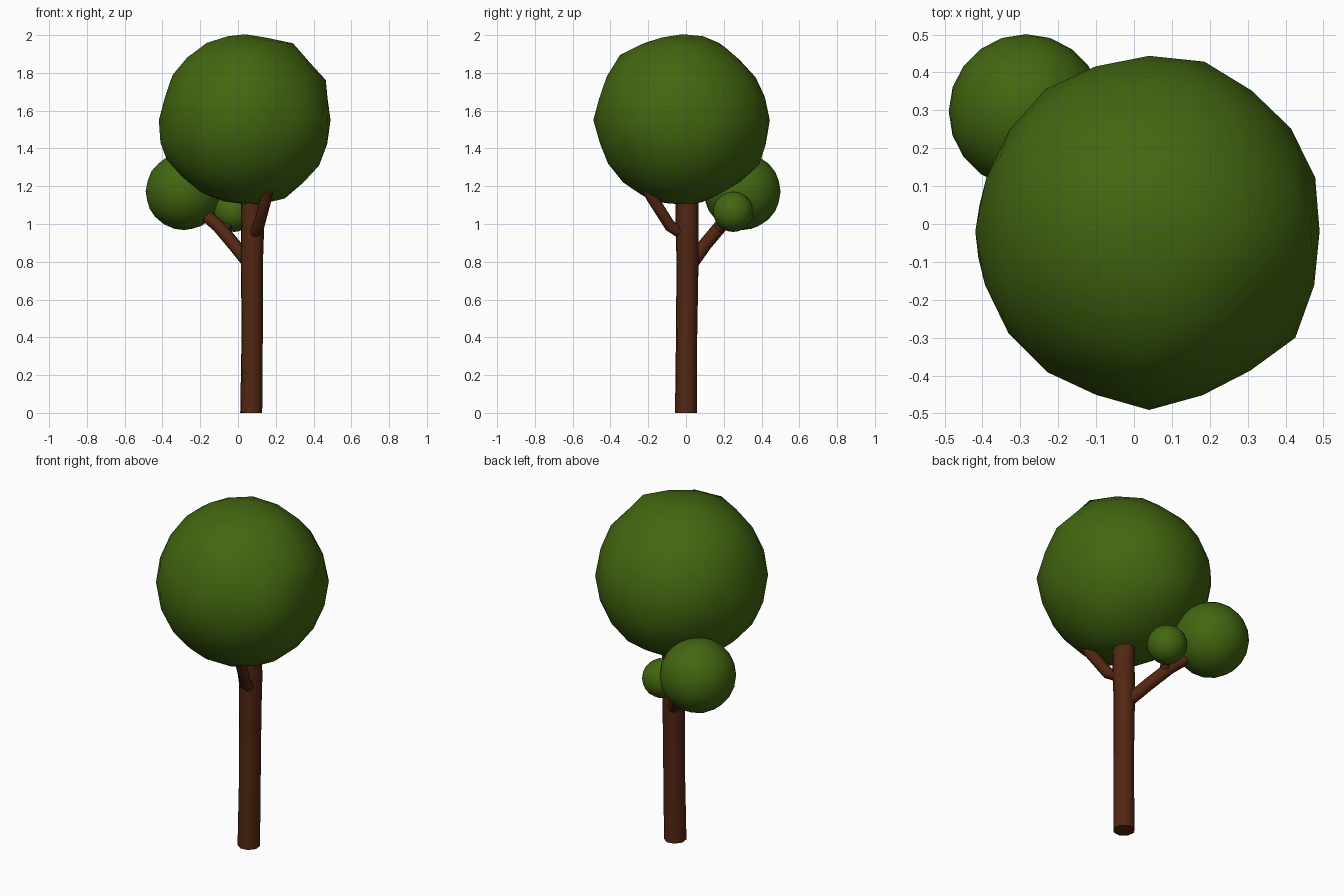
import bpy, bmesh, math
from mathutils import Vector

if "Cube" in bpy.data.objects:
    bpy.data.objects.remove(bpy.data.objects["Cube"])


def material(name, rgb):
    m = bpy.data.materials.new(name)
    m.diffuse_color = (*rgb, 1)
    m.use_nodes = True
    m.node_tree.nodes["Principled BSDF"].inputs["Base Color"].default_value = m.diffuse_color
    return m


LEAF = material("leaf_green", (0.055, 0.135, 0.005))
BARK = material("bark_brown", (0.085, 0.020, 0.006))


def finish(obj, mat, angle):
    obj.data.materials.clear()
    obj.data.materials.append(mat)
    bpy.ops.object.select_all(action='DESELECT')
    obj.select_set(True)
    bpy.context.view_layer.objects.active = obj
    bpy.ops.object.shade_smooth_by_angle(angle=math.radians(angle))


def foliage(name, centre, radius, outline=(), subdiv=3):
    """Low-poly ball whose radius is pulled towards the given outline points."""
    c = Vector(centre)
    pts = [(Vector(p) - c) for p in outline]
    bm = bmesh.new()
    bmesh.ops.create_icosphere(bm, subdivisions=subdiv, radius=1)
    for v in bm.verts:
        d = v.co.normalized()
        total, weight = 0.15 * radius, 0.15
        for p in pts:
            w = math.exp(-(d.angle(p) / 0.17) ** 2)
            total += w * p.length
            weight += w
        v.co = c + d * (total / weight)
    me = bpy.data.meshes.new(name)
    bm.to_mesh(me)
    bm.free()
    obj = bpy.data.objects.new(name, me)
    bpy.context.collection.objects.link(obj)
    finish(obj, LEAF, 60)


def limb(name, path):
    """Round tapered tube through (x, y, z, radius) points."""
    cu = bpy.data.curves.new(name, 'CURVE')
    cu.dimensions = '3D'
    cu.bevel_depth = 1
    cu.bevel_resolution = 2
    cu.use_fill_caps = True
    sp = cu.splines.new('POLY')
    sp.points.add(len(path) - 1)
    for pt, (x, y, z, r) in zip(sp.points, path):
        pt.co = (x, y, z, 1)
        pt.radius = r
    obj = bpy.data.objects.new(name, cu)
    bpy.context.collection.objects.link(obj)
    bpy.ops.object.select_all(action='DESELECT')
    obj.select_set(True)
    bpy.context.view_layer.objects.active = obj
    bpy.ops.object.convert(target='MESH')
    finish(bpy.context.view_layer.objects.active, BARK, 50)


# trunk and branches
limb("trunk", [(0.07, 0.0, 0.0, 0.06), (0.075, 0.003, 0.4, 0.058),
               (0.074, 0.008, 0.8, 0.06), (0.078, 0.006, 1.0, 0.063),
               (0.07, 0.005, 1.3, 0.06)])
limb("back_branch", [(0.06, 0.03, 0.79, 0.036), (-0.02, 0.10, 0.89, 0.036),
                     (-0.10, 0.18, 0.985, 0.036), (-0.22, 0.265, 1.09, 0.036)])
limb("back_twig", [(-0.08, 0.16, 0.96, 0.026), (-0.05, 0.20, 1.00, 0.026),
                   (-0.02, 0.245, 1.07, 0.024)])
limb("front_branch", [(0.085, -0.02, 0.95, 0.032), (0.11, -0.085, 0.99, 0.032),
                      (0.15, -0.18, 1.14, 0.032), (0.165, -0.23, 1.23, 0.03)])

# main crown, shaped by its outlines in the front, side and top views
front = [(-0.42, 1.43), (-0.39, 1.67), (-0.27, 1.89), (-0.05, 2.0), (0.12, 1.99),
         (0.3, 1.96), (0.36, 1.86), (0.45, 1.8), (0.485, 1.6), (0.43, 1.31),
         (0.24, 1.13), (0.0, 1.11), (-0.24, 1.2)]
side = [(-0.35, 1.9), (0.08, 2.0), (0.3, 1.85), (0.42, 1.68), (0.4, 1.33),
        (0.2, 1.17), (-0.22, 1.14), (-0.46, 1.43)]
top = [(0.045, -0.495), (0.25, -0.42), (0.43, -0.3), (0.48, 0.12), (0.41, 0.26),
       (0.19, 0.43), (0.045, 0.445), (-0.23, 0.36), (-0.39, 0.12),
       (-0.28, -0.35), (-0.1, -0.45)]
crown = ([(x, -0.03, z) for x, z in front] + [(0.04, y, z) for y, z in side]
         + [(x, y, 1.55) for x, y in top])
foliage("main_crown", (0.04, -0.02, 1.55), 0.455, crown)

# two smaller leaf clusters at the back
foliage("back_leaf_cluster", (-0.285, 0.297, 1.172), 0.204)
foliage("small_leaf_cluster", (-0.02, 0.25, 1.065), 0.107)
